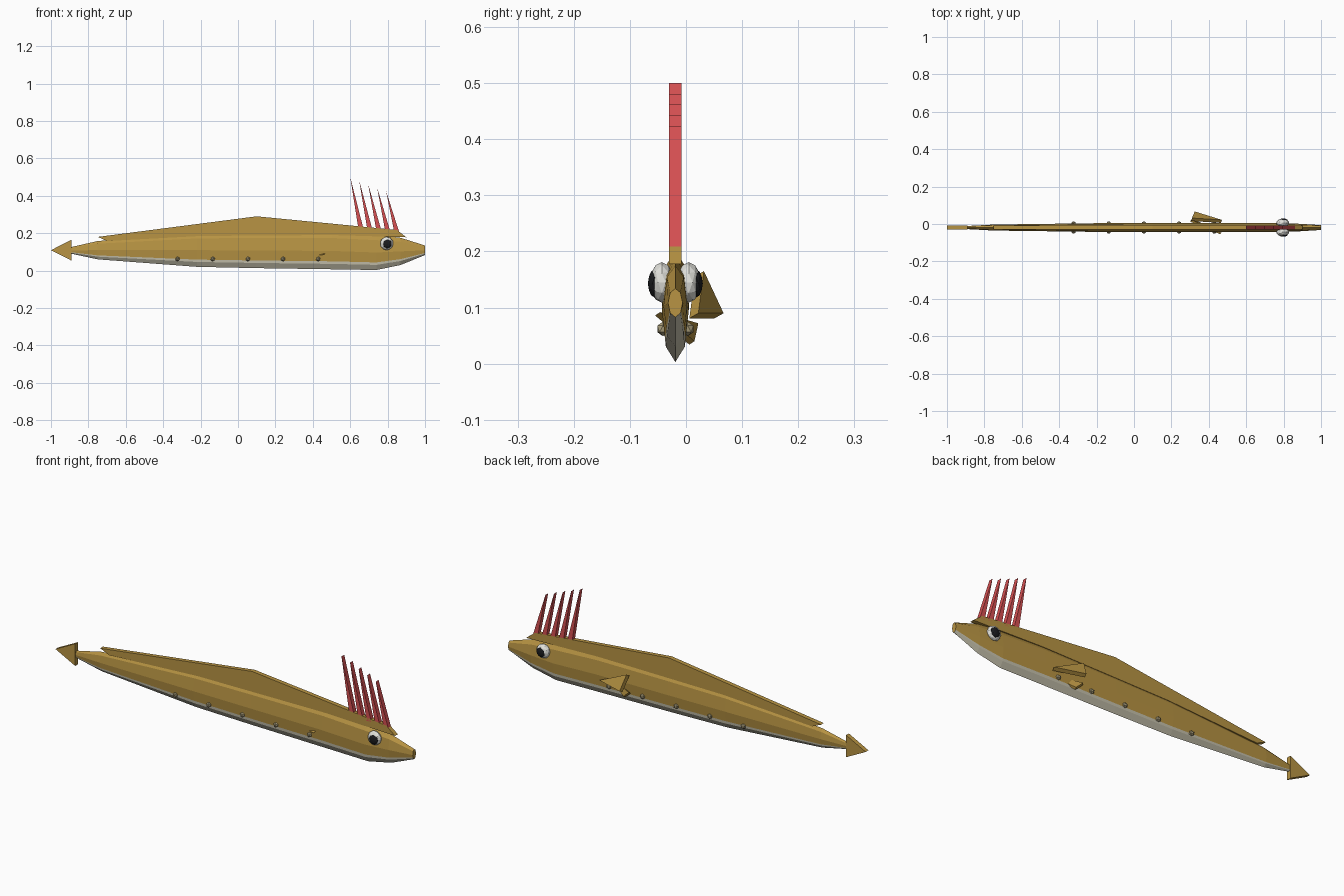
import bpy, bmesh
from math import sin, cos, radians
from mathutils import Vector, Matrix

if "Cube" in bpy.data.objects:
    bpy.data.objects.remove(bpy.data.objects["Cube"], do_unlink=True)

MID = -0.019   # y of the body's plane of symmetry
THICK = 0.022  # thickness of the flat fins


def material(name, srgb):
    lin = [(c / 255 / 12.92) if c < 11 else ((c / 255 + 0.055) / 1.055) ** 2.4 for c in srgb]
    m = bpy.data.materials.new(name)
    m.use_nodes = True
    m.diffuse_color = (*lin, 1)
    m.node_tree.nodes["Principled BSDF"].inputs["Base Color"].default_value = (*lin, 1)
    return m


gold = material("gold", (184, 148, 67))
silver = material("silver", (198, 193, 172))
red = material("red", (214, 80, 82))
white = material("eye white", (226, 226, 220))
black = material("pupil black", (26, 27, 30))
bead = material("bead tan", (172, 160, 124))


def finish(name, bm, *mats):
    bmesh.ops.recalc_face_normals(bm, faces=bm.faces)
    mesh = bpy.data.meshes.new(name)
    bm.to_mesh(mesh)
    bm.free()
    for m in mats:
        mesh.materials.append(m)
    ob = bpy.data.objects.new(name, mesh)
    bpy.context.collection.objects.link(ob)
    return ob


def plate(name, points, offset, mat):
    """Closed prism: a polygon swept along an offset."""
    bm = bmesh.new()
    a = [bm.verts.new(p) for p in points]
    b = [bm.verts.new(Vector(p) + Vector(offset)) for p in points]
    bm.faces.new(a)
    bm.faces.new(b[::-1])
    for i in range(len(a)):
        j = (i + 1) % len(a)
        bm.faces.new((a[i], b[i], b[j], a[j]))
    return finish(name, bm, mat)


def side_plate(name, outline, mat):
    return plate(name, [(x, MID - THICK / 2, z) for x, z in outline], (0, THICK, 0), mat)


def ball(name, centre, size, mat, detail):
    bm = bmesh.new()
    bmesh.ops.create_icosphere(bm, subdivisions=detail, radius=1,
                               matrix=Matrix.LocRotScale(centre, None, size))
    return finish(name, bm, mat)


# Body: stations of x, bottom, top, half width
stations = [(-0.90, 0.092, 0.124, 0.008), (-0.75, 0.06, 0.158, 0.016),
            (-0.22, 0.02, 0.198, 0.023), (0.1, 0.013, 0.202, 0.024),
            (0.5, 0.007, 0.203, 0.024), (0.74, 0.003, 0.19, 0.024),
            (0.87, 0.03, 0.175, 0.021), (1.0, 0.083, 0.134, 0.013)]
octagon = [Vector((cos(radians(a)), sin(radians(a)))) for a in range(-90, 270, 45)]
right_split = octagon[1].lerp(octagon[2], 0.2)
left_split = octagon[7].lerp(octagon[6], 0.2)
section = octagon[:2] + [right_split] + octagon[2:7] + [left_split] + octagon[7:]
bm = bmesh.new()
rings = [[bm.verts.new((x, MID + w * p.x, (lo + hi) / 2 + (hi - lo) / 2 * p.y)) for p in section]
         for x, lo, hi, w in stations]
n = len(section)
for r, s in zip(rings, rings[1:]):
    for i in range(n):
        j = (i + 1) % n
        face = bm.faces.new((r[i], s[i], s[j], r[j]))
        face.material_index = int(i < 2 or i >= n - 2)  # silver belly
bm.faces.new(rings[0])
bm.faces.new(rings[-1])
finish("body", bm, gold, silver)

# Flat fins on the centre plane
side_plate("dorsal_fin", [(-0.75, 0.18), (0.1, 0.29), (0.85, 0.217), (0.9, 0.178),
                          (0.5, 0.19), (-0.2, 0.185), (-0.7, 0.158)], gold)
side_plate("tail_fin", [(-1, 0.109), (-0.89, 0.165), (-0.89, 0.053)], gold)

# Crest spines
for i in range(5):
    x, tip, base = 0.6 + 0.048 * i, 0.5 - 0.019 * i, 0.222 - 0.005 * i
    side_plate(f"crest_spine_{i + 1}",
               [(x, tip), (x + 0.044, base), (x + 0.071, base)], red)

# Side fins, the lower one passing through the body
plate("upper_side_fin", [(0.47, 0.022, 0.09), (0.31, 0.032, 0.165), (0.325, 0.067, 0.09)],
      (-0.005, -0.016, -0.009), gold)
plate("lower_side_fin", [(0.467, -0.046, 0.092), (0.305, 0.022, 0.072), (0.34, 0.015, 0.04)],
      (-0.005, -0.009, -0.006), gold)

# Eyes and rows of beads on both sides
for side, label in ((-1, "front"), (1, "back")):
    ball(f"{label}_eye", (0.795, MID + side * 0.024, 0.145), (0.036, 0.022, 0.036), white, 2)
    ball(f"{label}_pupil", (0.798, MID + side * 0.037, 0.143), (0.025, 0.012, 0.025), black, 2)
    for i in range(5):
        ball(f"{label}_bead_{i + 1}", (-0.323 + 0.188 * i, MID + side * 0.022, 0.062),
             (0.013, 0.012, 0.013), bead, 1)
